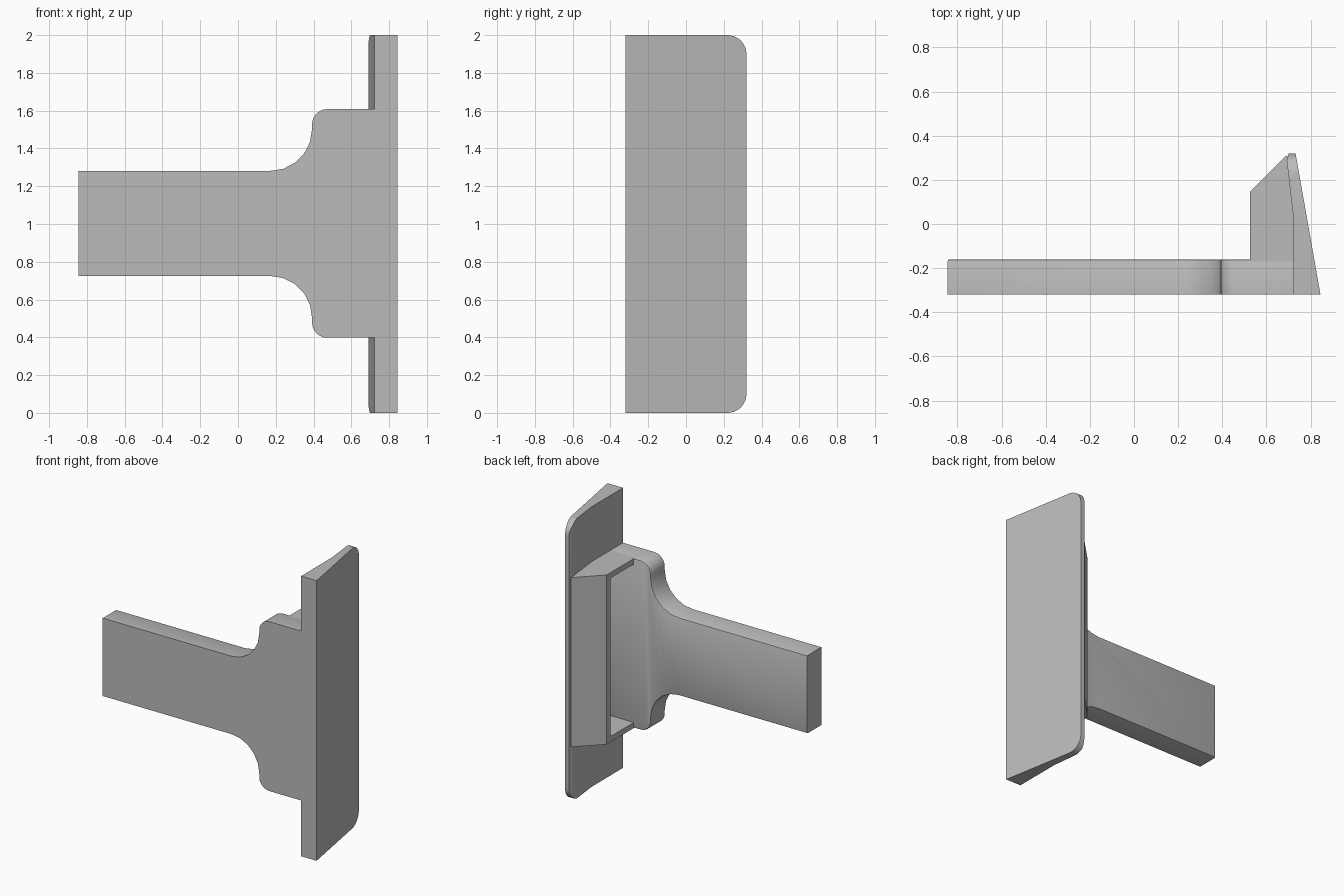
import bpy, bmesh, math
from mathutils import Vector

cube = bpy.data.objects.get("Cube")
if cube:
    bpy.data.objects.remove(cube, do_unlink=True)

grey = bpy.data.materials.new("plain grey")
grey.use_nodes = True
tone = (0.5, 0.5, 0.5, 1)
grey.diffuse_color = tone
grey.node_tree.nodes["Principled BSDF"].inputs["Base Color"].default_value = tone


def arc(cx, cy, r, start, end, steps):
    """Points on an arc, angles in degrees."""
    angles = [math.radians(start + (end - start) * i / steps) for i in range(steps + 1)]
    return [(cx + r * math.cos(a), cy + r * math.sin(a)) for a in angles]


def prism(outline, place, low, high):
    """Extrude a 2D outline; place(u, v, w) maps it into space."""
    bm = bmesh.new()
    face = bm.faces.new([bm.verts.new(place(u, v, low)) for u, v in outline])
    moved = bmesh.ops.extrude_face_region(bm, geom=[face])["geom"]
    shift = Vector(place(0, 0, high)) - Vector(place(0, 0, low))
    bmesh.ops.translate(bm, vec=shift, verts=[g for g in moved if isinstance(g, bmesh.types.BMVert)])
    bmesh.ops.recalc_face_normals(bm, faces=bm.faces)
    return bm


def finish(bm, name):
    bmesh.ops.recalc_face_normals(bm, faces=bm.faces)
    mesh = bpy.data.meshes.new(name)
    bm.to_mesh(mesh)
    bm.free()
    obj = bpy.data.objects.new(name, mesh)
    mesh.materials.append(grey)
    bpy.context.collection.objects.link(obj)
    bpy.ops.object.select_all(action="DESELECT")
    obj.select_set(True)
    bpy.context.view_layer.objects.active = obj
    bpy.ops.object.shade_smooth_by_angle(angle=math.radians(32))
    return obj


MID, FRONT, STEM_BACK, BACK = 1.003, -0.32, -0.16, 0.32
INNER = 0.722

# Flared stem: straight bar, concave sweep, rounded shoulder
upper = [(-0.845, 0.278)]
upper += arc(0.17, 0.5, 0.222, -90, 0, 5)
upper += arc(0.472, 0.525, 0.08, 180, 90, 6)
upper += [(INNER, 0.605)]
outline = upper + [(x, -z) for x, z in reversed(upper)]
stem = prism(outline, lambda x, z, y: (x, y, z + MID), FRONT, STEM_BACK)
rim = [e for e in stem.edges
       if all(v.co.y > STEM_BACK - 0.001 for v in e.verts)
       and not all(v.co.x > INNER - 0.001 for v in e.verts)]
bmesh.ops.bevel(stem, geom=rim, offset=0.01, segments=2, profile=0.5, affect="EDGES")
finish(stem, "stem")

# Tapered plate: rounded back corners, leaning outer face, bent inner face
side = [(FRONT, 0), *arc(0.22, 0.1, 0.1, -90, 0, 8), *arc(0.22, 1.9, 0.1, 0, 90, 8), (FRONT, 2)]
plate = prism(side, lambda y, z, x: (x, y, z), 0, 1)
for cut in (0.03, 0.29):
    bmesh.ops.bisect_plane(plate, geom=plate.verts[:] + plate.edges[:] + plate.faces[:],
                           plane_co=(0, cut, 0), plane_no=(0, 1, 0))
for v in plate.verts:
    y = v.co.y
    if v.co.x > 0.5:
        v.co.x = 0.845 - 0.113 * (y - FRONT) / (BACK - FRONT)
    elif y > 0.29:
        v.co.x = 0.692 + 0.3 * (y - 0.29)
    else:
        v.co.x = INNER - 0.03 * max(0, y - 0.03) / 0.26
finish(plate, "plate")

# Hollow wedge behind the stem: sloping lid and two end walls
low, high, wall = MID - 0.605, MID + 0.605, 0.04
lid = [(0.525, 0.145), (0.69, 0.31), (0.71, 0.30), (0.71, 0.285), (0.525, 0.10)]
end = [(0.525, STEM_BACK - 0.02), (0.525, 0.145), (0.69, 0.31), (0.71, 0.30), (INNER, 0.03),
       (INNER, STEM_BACK - 0.02)]
flat = lambda x, y, z: (x, y, z)
finish(prism(lid, flat, low + wall, high - wall), "wedge_lid")
finish(prism(end, flat, low, low + wall), "lower_end_wall")
finish(prism(end, flat, high - wall, high), "upper_end_wall")
